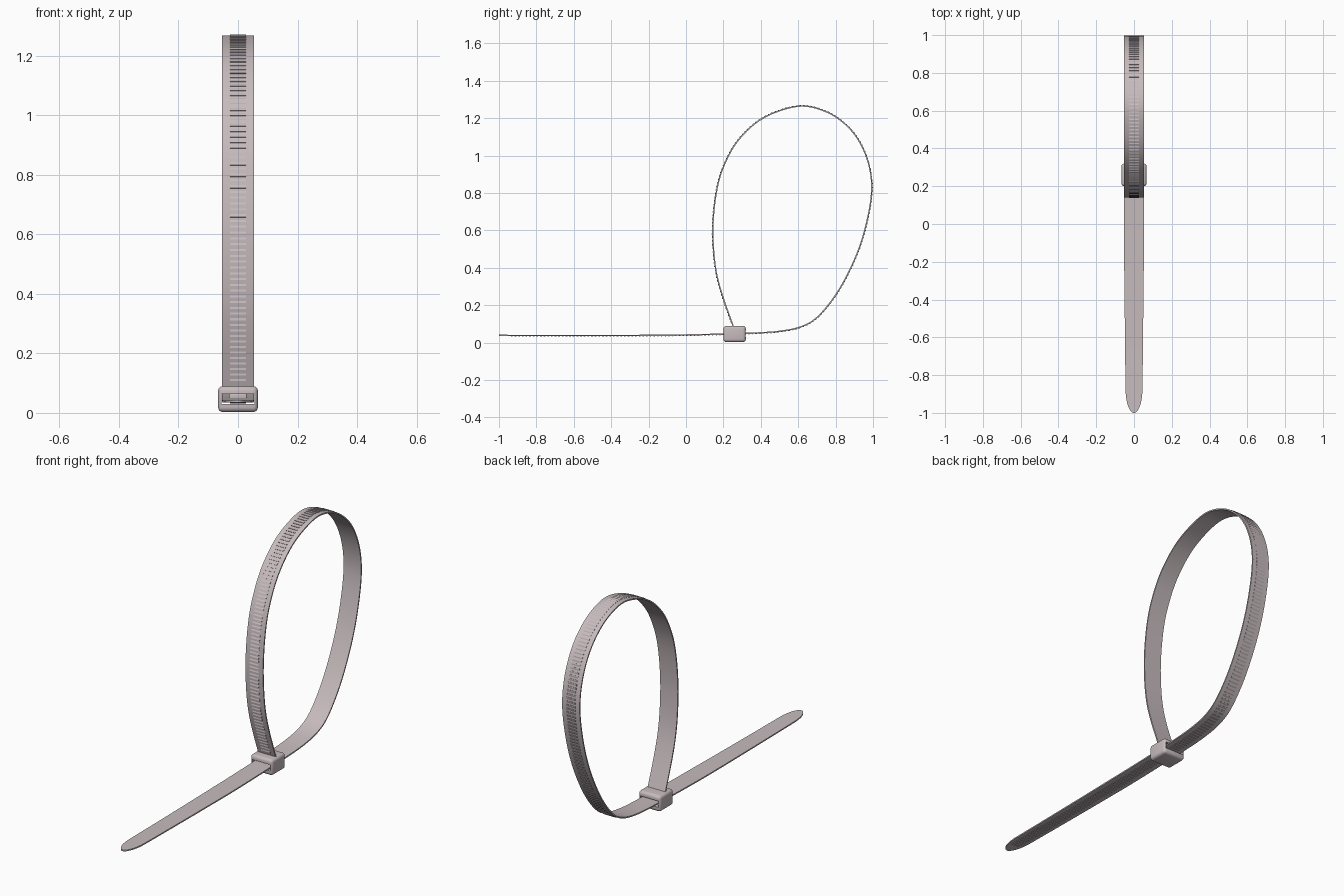
import bpy, bmesh, math
from mathutils import Vector

if "Cube" in bpy.data.objects:
    bpy.data.objects.remove(bpy.data.objects["Cube"])

nylon = bpy.data.materials.new("pale_grey_nylon")
nylon.use_nodes = True
colour = (0.57, 0.50, 0.515, 1)
nylon.diffuse_color = colour
nylon.node_tree.nodes["Principled BSDF"].inputs["Base Color"].default_value = colour


def make_object(name, bm):
    bmesh.ops.recalc_face_normals(bm, faces=bm.faces)
    mesh = bpy.data.meshes.new(name)
    bm.to_mesh(mesh)
    bm.free()
    mesh.materials.append(nylon)
    obj = bpy.data.objects.new(name, mesh)
    bpy.context.collection.objects.link(obj)
    return obj


def smooth(obj):
    bpy.ops.object.select_all(action="DESELECT")
    obj.select_set(True)
    bpy.context.view_layer.objects.active = obj
    bpy.ops.object.shade_smooth_by_angle(angle=math.radians(35))


def box(name, centre, size, bevel=0):
    bm = bmesh.new()
    bmesh.ops.create_cube(bm, size=1)
    for v in bm.verts:
        v.co = Vector(c + s * p for c, s, p in zip(centre, size, v.co))
    if bevel:
        bmesh.ops.bevel(bm, geom=bm.edges[:], offset=bevel, segments=4,
                        profile=0.5, affect="EDGES")
    return make_object(name, bm)


# Centre line of the strap (y, z): flat tail, then round the loop back to the head
path = [Vector(p) for p in (
    (-1, .039), (-.6, .038), (-.1, .04), (.2, .046), (.4, .053), (.5, .061),
    (.6, .08), (.68, .118), (.76, .2), (.84, .32), (.92, .49), (.97, .66),
    (.993, .82), (.978, .95), (.93, 1.07), (.86, 1.16), (.76, 1.23),
    (.63, 1.265), (.5, 1.24), (.38, 1.18), (.27, 1.07), (.2, .94),
    (.165, .82), (.145, .65), (.147, .5), (.163, .37), (.195, .25), (.257, .075))]


def spline(points, steps=30):
    ends = [2 * points[0] - points[1]] + points + [2 * points[-1] - points[-2]]
    out = []
    for a, b, c, d in zip(ends, ends[1:], ends[2:], ends[3:]):
        k1, k2 = (c - a).length, (d - b).length
        gap = (c - b).length
        m1, m2 = (c - a) / k1 * gap, (d - b) / k2 * gap
        for i in range(steps):
            t = i / steps
            h = t * t * (3 - 2 * t)
            out.append(b * (1 - h) + c * h + m1 * t * (1 - t) ** 2 - m2 * t * t * (1 - t))
    return out + [points[-1]]


fine = spline(path)
lengths = [0]
for p, q in zip(fine, fine[1:]):
    lengths.append(lengths[-1] + (q - p).length)
total = lengths[-1]


def frame(s):
    """Point and outward normal at distance s along the strap."""
    i = next((k for k in range(1, len(lengths)) if lengths[k] >= s), len(lengths) - 1)
    p, q = fine[i - 1], fine[i]
    t = (s - lengths[i - 1]) / (lengths[i] - lengths[i - 1])
    d = (q - p).normalized()
    return p.lerp(q, t), Vector((d.y, -d.x))


def place(s, x, out):
    p, n = frame(s)
    p = p + n * out
    return Vector((x, p.x, p.y))


TIP = 0.13
HALF = 0.0035


def half_width(s):
    if s < TIP:
        return max(0.002, 0.045 * math.sqrt(1 - (1 - s / TIP) ** 2))
    return 0.045 + 0.008 * min(1, (s - TIP) / 0.75)


# Strap: thin rectangular section swept along the path
stations = [TIP * (1 - math.cos(i / 12 * math.pi / 2)) for i in range(12)]
count = int((total - TIP) / 0.02)
stations += [TIP + (total - TIP) * i / count for i in range(count + 1)]
bm = bmesh.new()
rings = []
for s in stations:
    w = half_width(s)
    rings.append([bm.verts.new(place(s, x, o)) for x, o in
                  ((-w, -HALF), (w, -HALF), (w, HALF), (-w, HALF))])
for a, b in zip(rings, rings[1:]):
    for i in range(4):
        j = (i + 1) % 4
        bm.faces.new((a[i], a[j], b[j], b[i]))
bm.faces.new(rings[0])
bm.faces.new(rings[-1])
smooth(make_object("strap", bm))

# Ratchet teeth: saw-tooth bars along the outer side of the strap
bm = bmesh.new()
pitch = 0.0195
s = 0.06
while s < total - 0.03:
    w = min(0.027, half_width(s) * 0.6)
    sides = [[bm.verts.new(place(s + ds, x, o)) for ds, o in
              ((0, HALF - 0.001), (0.013, HALF - 0.001), (0.013, HALF + 0.0025),
               (0.009, HALF + 0.0025))] for x in (-w, w)]
    for i in range(4):
        j = (i + 1) % 4
        bm.faces.new((sides[0][i], sides[0][j], sides[1][j], sides[1][i]))
    for side in sides:
        bm.faces.new(side)
    s += pitch
make_object("ratchet_teeth", bm)

# Locking head: rounded block with a tunnel for the strap
head = box("locking_head", (0, 0.26, 0.0465), (0.134, 0.12, 0.087), 0.016)
cutter = box("tunnel_cutter", (0, 0.26, 0.047), (0.112, 0.3, 0.034))
cutter.hide_render = True
cutter.hide_viewport = True
tunnel = head.modifiers.new("tunnel", "BOOLEAN")
tunnel.operation = "DIFFERENCE"
tunnel.object = cutter
tunnel.solver = "EXACT"
bpy.context.view_layer.objects.active = head
bpy.ops.object.modifier_apply(modifier=tunnel.name)
bpy.data.objects.remove(cutter)
smooth(head)

# Pawl: sloping tongue that presses on the strap inside the tunnel
pawl = box("locking_pawl", (0, 0.265, 0.056), (0.06, 0.06, 0.018), 0.004)
smooth(pawl)
